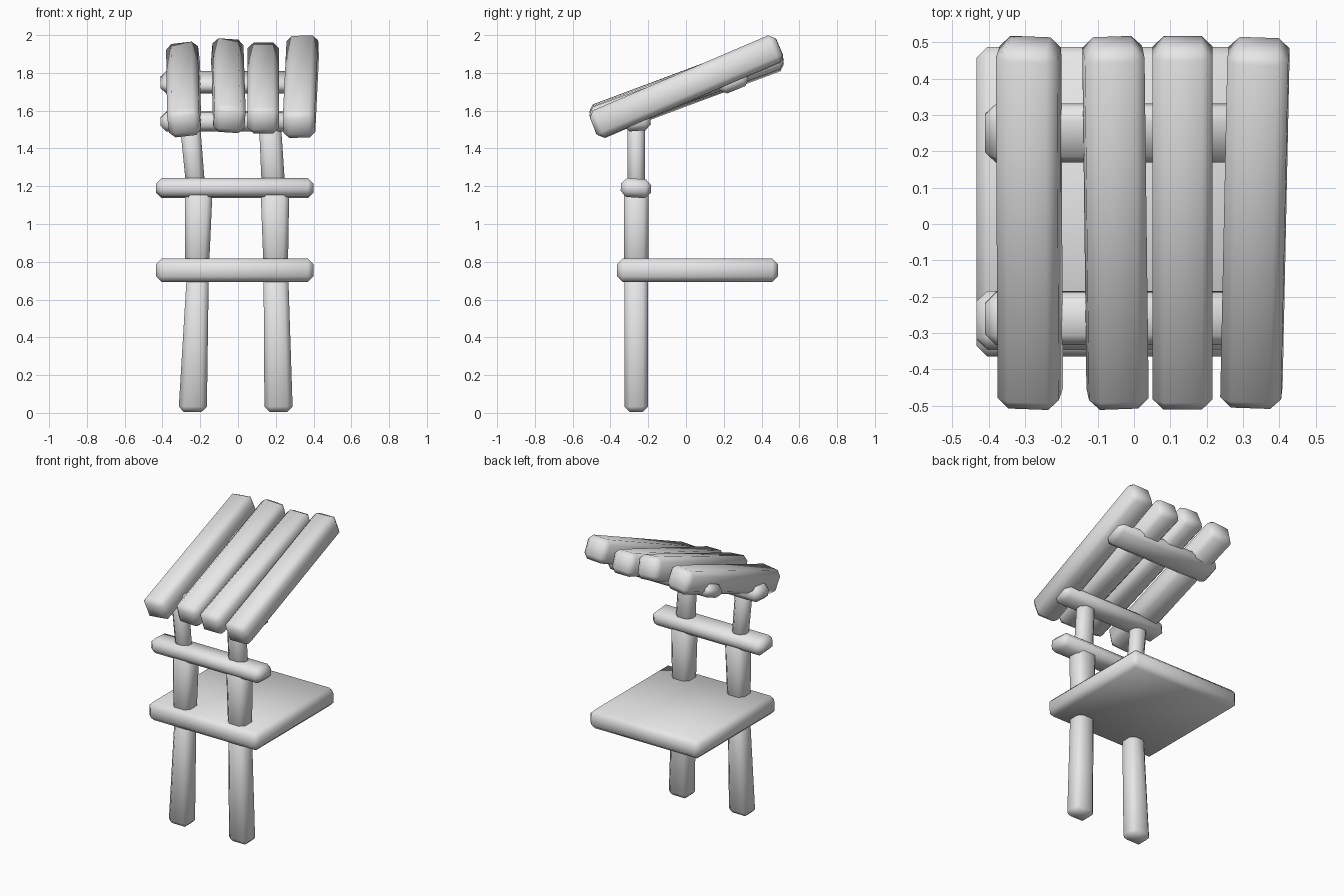
import bpy, bmesh
from math import radians
from mathutils import Matrix, Euler

cube = bpy.data.objects.get("Cube")
if cube:
    bpy.data.objects.remove(cube, do_unlink=True)

# One plain grey for the whole chair
grey = bpy.data.materials.new("plain grey")
grey.use_nodes = True
colour = (0.8, 0.8, 0.8, 1)
grey.diffuse_color = colour
grey.node_tree.nodes["Principled BSDF"].inputs["Base Color"].default_value = colour


def finish(name, bm, bevel):
    """Chamfer every edge, shade softly and link the object."""
    bmesh.ops.bevel(bm, geom=bm.edges[:], offset=bevel, segments=1,
                    affect='EDGES', clamp_overlap=True)
    bmesh.ops.recalc_face_normals(bm, faces=bm.faces[:])
    mesh = bpy.data.meshes.new(name)
    bm.to_mesh(mesh)
    bm.free()
    mesh.materials.append(grey)
    obj = bpy.data.objects.new(name, mesh)
    bpy.context.collection.objects.link(obj)
    bpy.ops.object.select_all(action='DESELECT')
    obj.select_set(True)
    bpy.context.view_layer.objects.active = obj
    bpy.ops.object.shade_smooth_by_angle(angle=radians(50))
    return obj


def board(name, centre, size, pitch=0, roll=0, yaw=0, bevel=0.03):
    """Chamfered block, turned by angles in degrees."""
    bm = bmesh.new()
    bmesh.ops.create_cube(bm, size=1, matrix=Matrix.Diagonal((*size, 1)))
    obj = finish(name, bm, bevel)
    turn = Euler((0, radians(roll), 0)).to_matrix()
    turn = Euler((radians(pitch), 0, radians(yaw))).to_matrix() @ turn
    obj.matrix_world = Matrix.Translation(centre) @ turn.to_4x4()


def post(name, bottom, top, depth, y=-0.263):
    """Tapered upright between two (x, z, width) ends."""
    bm = bmesh.new()
    bmesh.ops.create_cube(bm, size=1)
    for v in bm.verts:
        x, z, width = top if v.co.z > 0 else bottom
        v.co = (x + v.co.x * width, y + v.co.y * depth, z)
    finish(name, bm, 0.028)


# Uprights, each in three lengths
post("right_leg", (-0.24, 0.005, 0.15), (-0.212, 0.76, 0.115), 0.125)
post("left_leg", (0.215, 0.005, 0.15), (0.2, 0.76, 0.13), 0.125)
post("right_back_post", (-0.217, 0.74, 0.125), (-0.207, 1.21, 0.147), 0.128)
post("left_back_post", (0.2, 0.74, 0.128), (0.195, 1.21, 0.153), 0.128)
post("right_upper_post", (-0.222, 1.17, 0.1), (-0.258, 1.57, 0.108), 0.092)
post("left_upper_post", (0.189, 1.17, 0.125), (0.167, 1.57, 0.115), 0.092)

# Seat and lower crossbar
board("seat", (-0.017, 0.061, 0.755), (0.834, 0.852, 0.125))
board("crossbar", (-0.017, -0.265, 1.19), (0.834, 0.16, 0.1), pitch=-4)

# Rails under the slats
board("front_rail", (-0.015, -0.26, 1.543), (0.79, 0.145, 0.1), pitch=4)
board("rear_rail", (-0.015, 0.25, 1.75), (0.79, 0.165, 0.085), pitch=22)

# Sloping slats: x, z, width, length, thickness, pitch, roll, yaw
slats = [
    (-0.288, 1.712, 0.17, 1.06, 0.155, 20.5, -7, 0.3),
    (-0.051, 1.732, 0.165, 1.06, 0.155, 20.5, 4, 0.7),
    (0.134, 1.72, 0.165, 1.06, 0.15, 19.8, 0, 0),
    (0.333, 1.727, 0.168, 1.07, 0.155, 23.2, -2, -1.2),
]
for i, (x, z, width, length, thick, pitch, roll, yaw) in enumerate(slats):
    board(f"slat_{i + 1}", (x, 0.003, z), (width, length, thick), pitch, roll, yaw)
